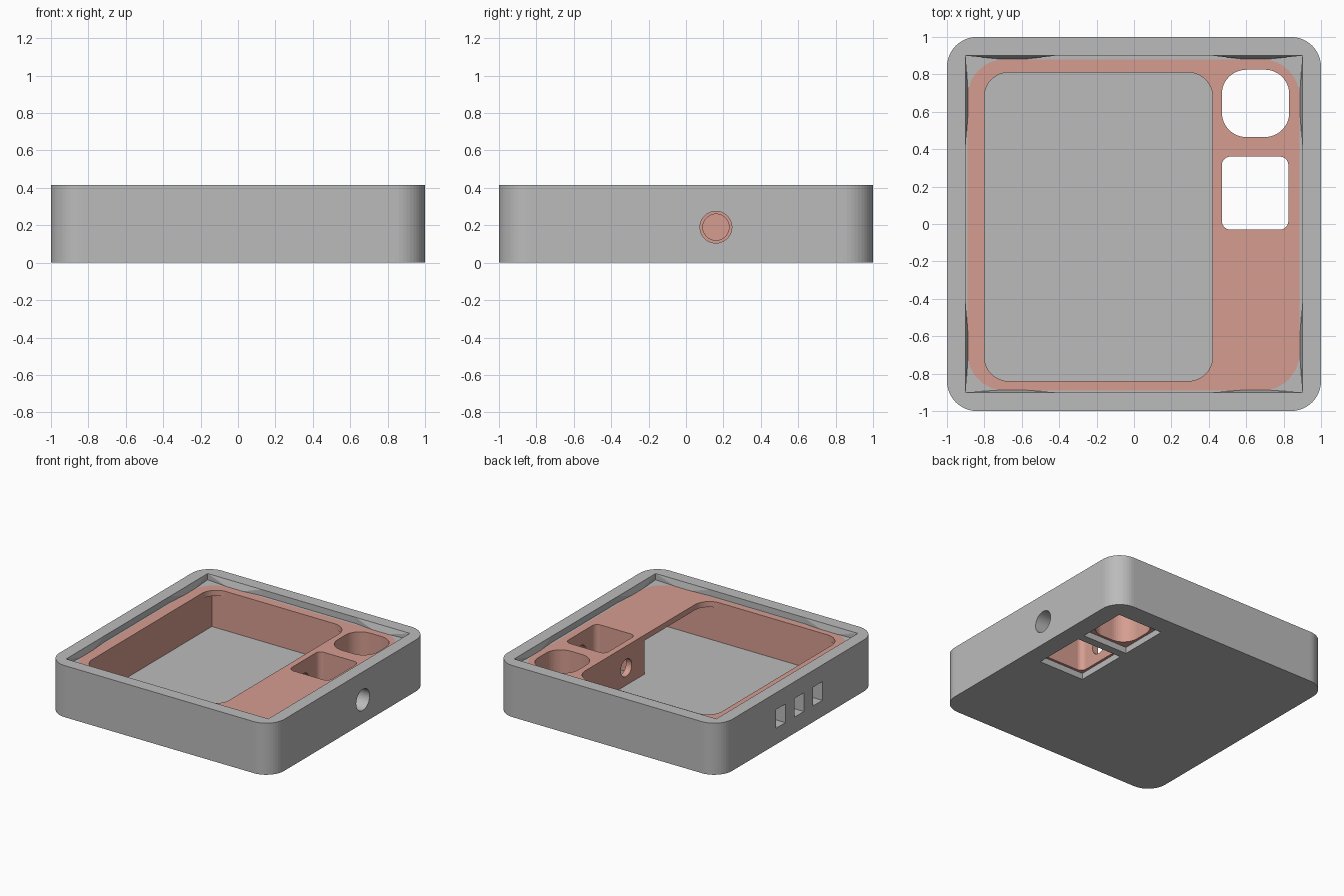
import bpy, bmesh, math
from mathutils import Matrix

if "Cube" in bpy.data.objects:
    bpy.data.objects.remove(bpy.data.objects["Cube"])

def material(name, rgb):
    m = bpy.data.materials.new(name)
    m.diffuse_color = (*rgb, 1)
    m.use_nodes = True
    m.node_tree.nodes["Principled BSDF"].inputs["Base Color"].default_value = m.diffuse_color
    return m

GREY = material("shell grey", (0.5, 0.5, 0.5))
PINK = material("insert salmon", (0.67, 0.34, 0.28))

def outline(x0, x1, y0, y1, r=0, seg=12):
    """Rounded rectangle, counter-clockwise."""
    if r == 0:
        return [(x0, y0), (x1, y0), (x1, y1), (x0, y1)]
    pts = []
    corners = [(x1 - r, y1 - r), (x0 + r, y1 - r), (x0 + r, y0 + r), (x1 - r, y0 + r)]
    for q, (cx, cy) in enumerate(corners):
        for i in range(seg + 1):
            a = math.pi / 2 * (q + i / seg)
            pts.append((cx + r * math.cos(a), cy + r * math.sin(a)))
    return pts

def make(name, bm, mat):
    bmesh.ops.recalc_face_normals(bm, faces=bm.faces[:])
    me = bpy.data.meshes.new(name)
    bm.to_mesh(me)
    bm.free()
    me.materials.append(mat)
    ob = bpy.data.objects.new(name, me)
    bpy.context.collection.objects.link(ob)
    return ob

def prism(name, pts, z0, z1, mat):
    bm = bmesh.new()
    f = bm.faces.new([bm.verts.new((x, y, z0)) for x, y in pts])
    res = bmesh.ops.extrude_face_region(bm, geom=[f])
    bmesh.ops.translate(bm, vec=(0, 0, z1 - z0),
                        verts=[v for v in res["geom"] if isinstance(v, bmesh.types.BMVert)])
    return make(name, bm, mat)

def tube_x(x0, x1, y, z, r, mat):
    bm = bmesh.new()
    bmesh.ops.create_cone(bm, cap_ends=True, segments=48, radius1=r, radius2=r, depth=x1 - x0,
                          matrix=Matrix.Translation(((x0 + x1) / 2, y, z)) @ Matrix.Rotation(math.pi / 2, 4, 'Y'))
    return make("cutter", bm, mat)

def cut(ob, cutter):
    mod = ob.modifiers.new("cut", 'BOOLEAN')
    mod.operation, mod.solver, mod.object = 'DIFFERENCE', 'EXACT', cutter
    dg = bpy.context.evaluated_depsgraph_get()
    me = bpy.data.meshes.new_from_object(ob.evaluated_get(dg))
    ob.modifiers.clear()
    ob.data = me
    bpy.data.objects.remove(cutter)

H, FLOOR, TOP, LIP = 0.415, 0.05, 0.365, 0.045
body = (-0.89, 0.885, -0.89, 0.88, 0.2)

# Outer shell: rim recess, rounded cavity, floor openings, side hole and slots
shell = prism("shell", outline(-1, 1, -1, 1, 0.16), 0, H, GREY)
cut(shell, prism("cutter", outline(*body), FLOOR, H + 0.1, GREY))
cut(shell, prism("cutter", outline(-0.9, 0.9, -0.9, 0.9), TOP, H + 0.2, GREY))
for y0, y1 in ((0.445, 0.845), (-0.05, 0.38)):
    cut(shell, prism("cutter", outline(0.45, 0.85, y0, y1), -0.1, FLOOR + 0.03, GREY))
cut(shell, tube_x(0.8, 1.1, 0.16, 0.19, 0.085, GREY))
for y in (-0.245, -0.01, 0.225):
    cut(shell, prism("cutter", outline(-1.1, -0.85, y - 0.06, y + 0.06), 0.13, 0.28, GREY))

# Insert: wide pocket with a thin rounded lip, two through wells, cable hole
insert = prism("insert", outline(*body), FLOOR, TOP, PINK)
cut(insert, prism("cutter", outline(-0.80, 0.42, -0.84, 0.81, 0.13), 0, 0.6, PINK))
under = [(-0.80, -0.84), (0.82, -0.84), (0.82, -0.07), (0.42, -0.07), (0.42, 0.81), (-0.80, 0.81)]
cut(insert, prism("cutter", under, 0, TOP - LIP, PINK))
cut(insert, prism("cutter", outline(0.47, 0.83, 0.465, 0.825, 0.13), 0, 0.6, PINK))
cut(insert, prism("cutter", outline(0.47, 0.825, -0.03, 0.36, 0.045), 0, 0.6, PINK))
cut(insert, tube_x(0.3, 1.0, 0.16, 0.19, 0.07, PINK))

# Snap wedges on the inside of the rim, two per side
bm = bmesh.new()
for side in range(4):
    rot = Matrix.Rotation(side * math.pi / 2, 4, 'Z')
    d = 0.018 if side == 0 else 0.012
    for s in (-1, 1):
        a, b, c, e = [bm.verts.new(rot @ v) for v in
                      (Matrix.Translation((s * x, y, z)).translation for x, y, z in
                       ((0.90, 0.9, H - 0.001), (0.42, 0.9, H - 0.001),
                        (0.58, 0.9 - d, TOP), (0.72, 0.9 - d, TOP)))]
        f, g = [bm.verts.new(rot @ Matrix.Translation((s * x, 0.9, TOP)).translation) for x in (0.42, 0.90)]
        for face in ((a, b, c, e), (b, f, c), (a, e, g), (f, g, e, c), (a, g, f, b)):
            bm.faces.new(face)
make("rim_snap_wedges", bm, GREY)
